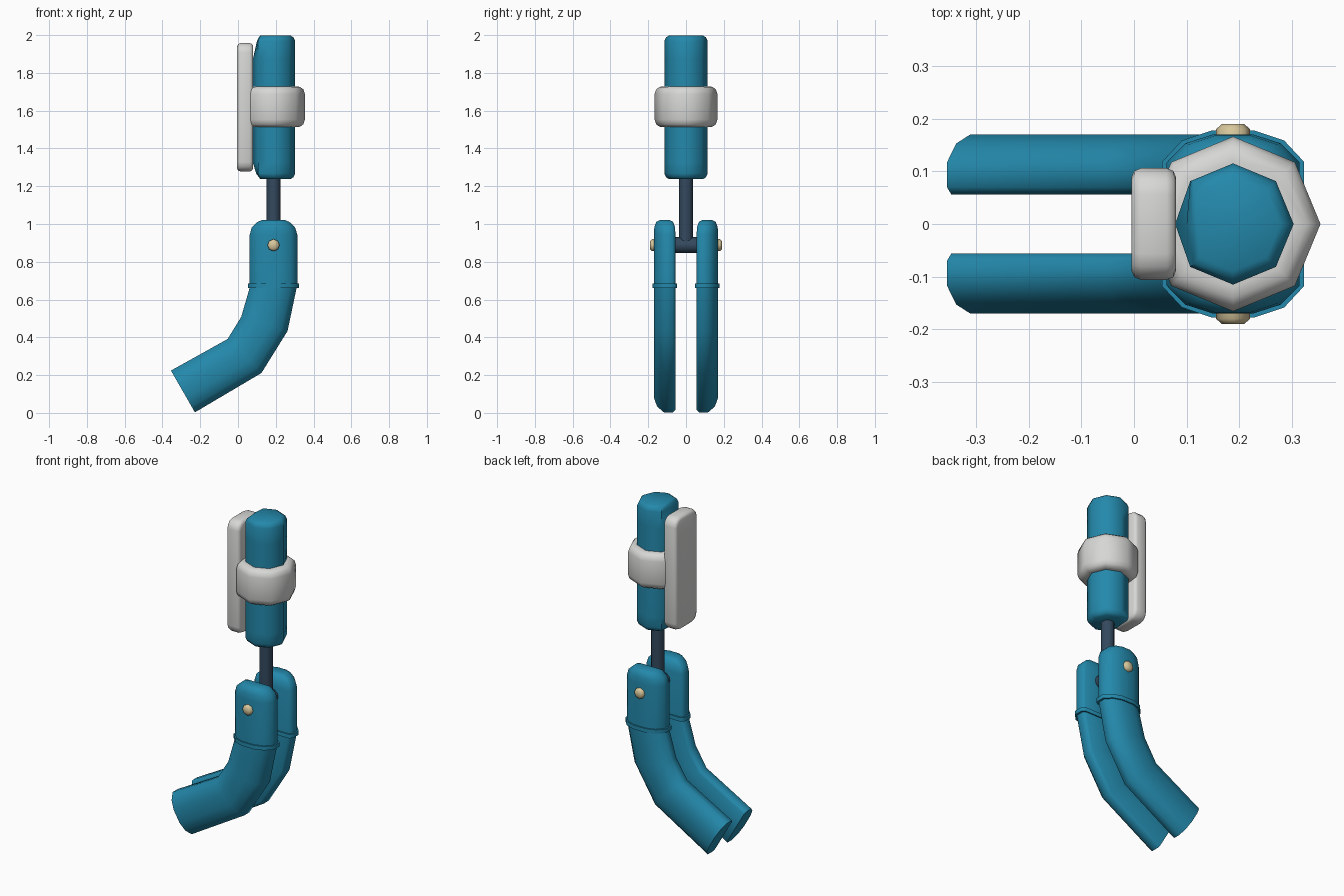
import bpy, bmesh, math
from mathutils import Vector

if "Cube" in bpy.data.objects:
    bpy.data.objects.remove(bpy.data.objects["Cube"])


def material(name, rgb):
    m = bpy.data.materials.new(name)
    m.diffuse_color = (*rgb, 1)
    m.use_nodes = True
    m.node_tree.nodes["Principled BSDF"].inputs["Base Color"].default_value = m.diffuse_color
    return m


BLUE = material("teal_blue", (0.017, 0.25, 0.41))
GREY = material("light_grey", (0.68, 0.68, 0.67))
DARK = material("dark_steel", (0.034, 0.067, 0.112))
GOLD = material("pale_brass", (0.68, 0.57, 0.33))
CX = 0.188


def finish(name, bm, mat, mirror=False, angle=50):
    bmesh.ops.recalc_face_normals(bm, faces=bm.faces)
    me = bpy.data.meshes.new(name)
    bm.to_mesh(me)
    bm.free()
    ob = bpy.data.objects.new(name, me)
    bpy.context.collection.objects.link(ob)
    me.materials.append(mat)
    bpy.ops.object.select_all(action='DESELECT')
    bpy.context.view_layer.objects.active = ob
    ob.select_set(True)
    bpy.ops.object.shade_smooth_by_angle(angle=math.radians(angle))
    if mirror:
        mod = ob.modifiers.new("mirror", 'MIRROR')
        mod.use_axis = (False, True, False)
        mod.use_mirror_merge = False
    return ob


def loft(name, rings, mat, **kw):
    """Skin a list of equal-length point rings and cap both ends."""
    bm = bmesh.new()
    vs = [[bm.verts.new(p) for p in r] for r in rings]
    n = len(vs[0])
    for a, b in zip(vs, vs[1:]):
        for i in range(n):
            j = (i + 1) % n
            bm.faces.new((a[i], a[j], b[j], b[i]))
    bm.faces.new(vs[0])
    bm.faces.new(vs[-1])
    return finish(name, bm, mat, **kw)


def ring_z(z, r, n=8, back=None):
    pts = []
    for i in range(n):
        a = 2 * math.pi * i / n
        q = back if back and i == n // 2 else r
        pts.append((CX + q * math.cos(a), q * math.sin(a), z))
    return pts


def ring_y(y, r, n=8, z=0.89):
    return [(CX + r * math.cos(2 * math.pi * i / n), y,
             z + r * math.sin(2 * math.pi * i / n)) for i in range(n)]


# main eight-sided body, its rear corner tapering at both ends
loft("upper_body", [ring_z(1.24, .09, back=.07), ring_z(1.25, .106, back=.078),
                    ring_z(1.27, .115, back=.092), ring_z(1.33, .115, back=.11),
                    ring_z(1.87, .115, back=.11), ring_z(1.97, .115, back=.088),
                    ring_z(1.99, .106, back=.078), ring_z(2.0, .09, back=.07)], BLUE)

# thick clamp band round the body
loft("clamp_band", [ring_z(1.515, .12), ring_z(1.517, .14), ring_z(1.53, .158), ring_z(1.555, .166),
                    ring_z(1.69, .166), ring_z(1.715, .158), ring_z(1.728, .14),
                    ring_z(1.73, .12)], GREY)

# rear plate with rounded corners
bm = bmesh.new()
bmesh.ops.create_cube(bm, size=1)
for v in bm.verts:
    v.co = Vector((.0375 + v.co.x * .085, v.co.y * .212, 1.62 + v.co.z * .68))
long_edges = [e for e in bm.edges if abs(e.verts[0].co.x - e.verts[1].co.x) > .01]
bmesh.ops.bevel(bm, geom=long_edges, offset=.05, segments=3, profile=.5, affect='EDGES')
rims = [e for e in bm.edges if abs(e.verts[0].co.x - e.verts[1].co.x) < .001]
bmesh.ops.bevel(bm, geom=rims, offset=.018, segments=2, profile=.5, affect='EDGES')
finish("rear_plate", bm, GREY)

# steel rod and cross axle
loft("rod", [ring_z(.87, .037, 12), ring_z(1.26, .037, 12)], DARK)
loft("axle", [ring_y(-.1, .042, 12), ring_y(.1, .042, 12)], DARK)

# brass pin heads
loft("pin_head", [ring_y(.15, .032), ring_y(.18, .032), ring_y(.19, .021)],
     GOLD, mirror=True)

# D-shaped leg section: (position across width -1..1, y)
SECTION = [(-.87, .056), (-1, .07), (-1, .117), (-.72, .153), (-.3, .17), (.3, .17),
           (.72, .153), (1, .117), (1, .07), (.87, .056)]
YMID = .112


def leg_ring(left, right, sy=1.0):
    a, b = Vector((left[0], 0, left[1])), Vector((right[0], 0, right[1]))
    pts = []
    for u, y in SECTION:
        p = a.lerp(b, (u + 1) / 2)
        p.y = YMID + (y - YMID) * sy
        pts.append(p)
    return pts


# leg tops with rounded heads
loft("leg_top", [leg_ring((.062, .67), (.314, .67)), leg_ring((.062, .945), (.314, .945)),
                 leg_ring((.073, .985), (.302, .985), .96),
                 leg_ring((.103, 1.013), (.272, 1.013), .78),
                 leg_ring((.125, 1.022), (.25, 1.022), .5)], BLUE, mirror=True)

# thin collars
loft("leg_collar", [leg_ring((.053, .664), (.323, .664), 1.13),
                    leg_ring((.053, .688), (.323, .688), 1.13)], BLUE, mirror=True)

# bent lower legs
loft("leg_lower", [leg_ring((.064, .672), (.312, .672)), leg_ring((.017, .51), (.262, .435)),
                   leg_ring((-.055, .393), (.124, .213)),
                   leg_ring((-.355, .226), (-.228, .005))], BLUE, mirror=True)

# lower the model exactly onto the ground
for ob in bpy.data.objects:
    ob.location.z = -.002
